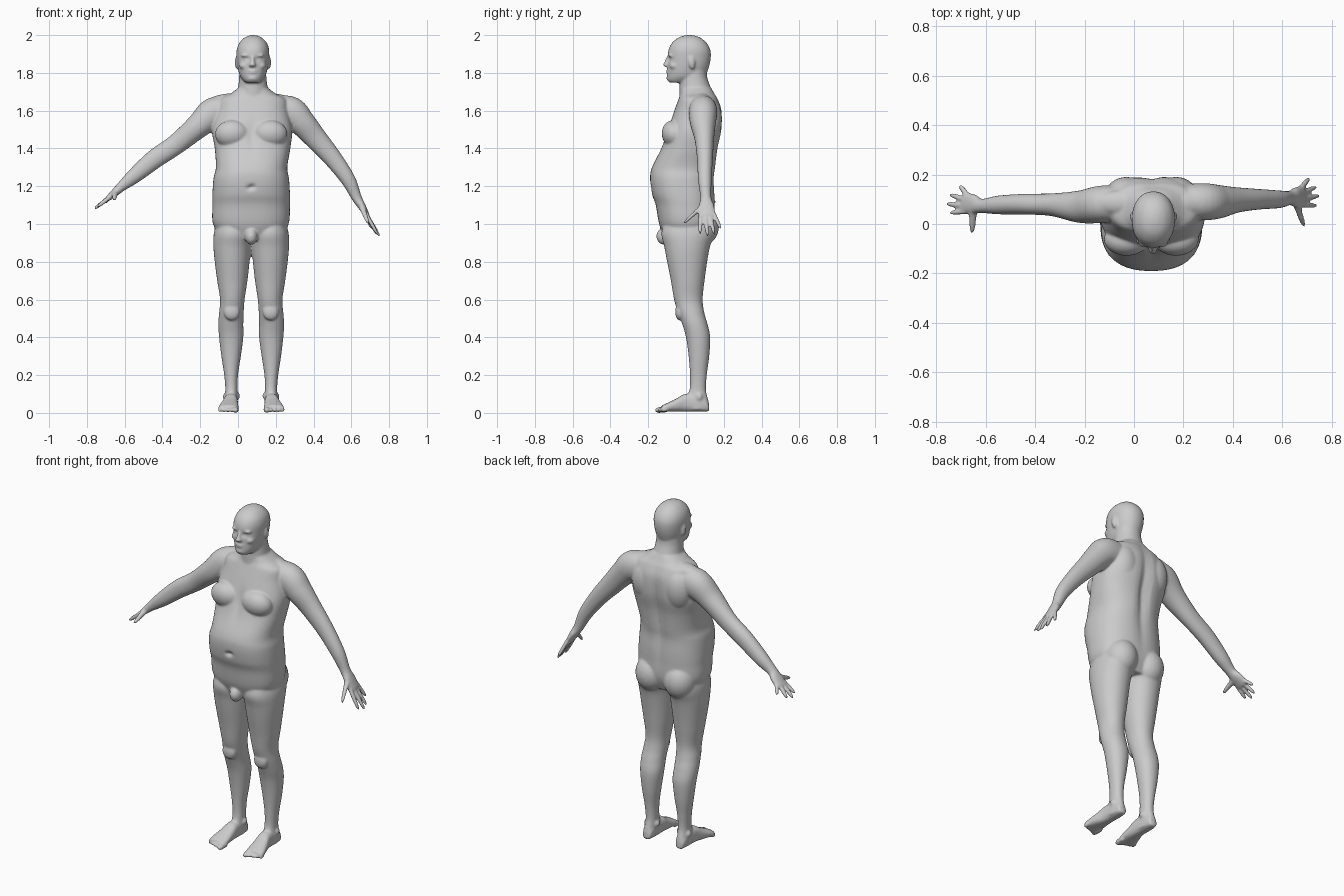
import bpy, bmesh, math
from mathutils import Vector, Matrix

bm = bmesh.new()
MID = 0.07                      # body centre line in x
X, Y, Z = Vector((1, 0, 0)), Vector((0, 1, 0)), Vector((0, 0, 1))


def spline(rows, steps):
    """Catmull-Rom resampling of rows of numbers."""
    out = []
    for i in range(len(rows) - 1):
        p0, p1, p2 = rows[max(i - 1, 0)], rows[i], rows[i + 1]
        p3 = rows[min(i + 2, len(rows) - 1)]
        for k in range(steps):
            t = k / steps
            out.append([0.5 * (2 * b + (c - a) * t + (2 * a - 5 * b + 4 * c - d) * t * t
                               + (3 * b - a - 3 * c + d) * t ** 3)
                        for a, b, c, d in zip(p0, p1, p2, p3)])
    return out + [list(rows[-1])]


def loft(rows, axes=None, power=2.0, n=40, steps=6):
    """Skin super-ellipses; row = centre x, y, z and two half sizes."""
    rows = spline(rows, steps)
    pts = [Vector(r[:3]) for r in rows]
    rings = []
    for i, r in enumerate(rows):
        if axes:
            u, v = axes
        else:
            t = (pts[min(i + 1, len(pts) - 1)] - pts[max(i - 1, 0)]).normalized()
            u = t.cross(Y).normalized()
            v = u.cross(t)
        ring = []
        for k in range(n):
            a = 2 * math.pi * k / n
            c, s = math.cos(a), math.sin(a)
            c = math.copysign(abs(c) ** (2 / power), c)
            s = math.copysign(abs(s) ** (2 / power), s)
            ring.append(bm.verts.new(pts[i] + u * c * r[3] + v * s * r[4]))
        rings.append(ring)
    for a, b in zip(rings, rings[1:]):
        for k in range(n):
            bm.faces.new((a[k], a[(k + 1) % n], b[(k + 1) % n], b[k]))
    bm.faces.new(rings[0][::-1])
    bm.faces.new(rings[-1])


def blob(c, r, tilt=0.0, axis='X'):
    m = Matrix.Translation(c) @ Matrix.Rotation(tilt, 4, axis) @ Matrix.Diagonal((*r, 1))
    bmesh.ops.create_uvsphere(bm, u_segments=24, v_segments=16, radius=1, matrix=m)


def digit(a, b, r0, r1):
    a, b = Vector(a), Vector(b)
    rows = [(*a.lerp(b, t), r, r) for t, r in ((0, r0), (.5, r0), (.85, r1), (1, r1 * .5))]
    if abs((b - a).normalized().y) > .8:
        loft(rows, (X, Z), n=12, steps=3)
    else:
        loft(rows, n=12, steps=3)


def dent(c, radius, push):
    c, push = Vector(c), Vector(push)
    for v in bm.verts:
        d = (v.co - c)
        d = math.sqrt(sum((d[i] / radius[i]) ** 2 for i in range(3)))
        if d < 3:
            v.co += push * math.exp(-d * d)


def upright(rows, power, steps=6):
    """Rows of z, centre x, half width, front y, back y."""
    loft([(x, (f + b) / 2, z, w, (b - f) / 2) for z, x, w, f, b in rows],
         (X, Y), power, 56, steps)


# torso
upright([(.92, .07, .15, -.11, .12), (1.0, .068, .2, -.142, .15), (1.1, .07, .205, -.16, .153),
         (1.16, .07, .205, -.18, .153), (1.24, .07, .2, -.19, .15), (1.3, .072, .189, -.18, .158),
         (1.4, .077, .2, -.132, .17), (1.5, .075, .212, -.097, .19), (1.6, .078, .19, -.062, .19),
         (1.66, .08, .175, -.04, .17), (1.69, .08, .12, -.03, .152), (1.72, .08, .08, -.028, .135)],
        2.4, 10)
dent((MID, .19, 1.38), (.03, .08, .24), (0, -.022, 0))       # spine groove
dent((MID, -.185, 1.195), (.014, .03, .012), (0, .02, 0))    # navel
dent((MID, -.11, 1.47), (.02, .05, .08), (0, .012, 0))       # breastbone
for s in (-1, 1):
    blob((MID + s * .1, -.062, 1.475), (.092, .066, .075), .25)          # chest
    blob((MID + s * .092, .085, .99), (.09, .09, .105))                  # buttock
    blob((MID + s * .1, .12, 1.54), (.085, .07, .12), -.1)               # shoulder blade
    blob((MID + s * .13, .085, 1.655), (.11, .05, .035), s * .12, 'Y')   # trapezius
blob((MID, -.115, .935), (.034, .042, .045))                              # groin

# neck and head
upright([(1.63, .08, .1, -.04, .16), (1.68, .08, .085, -.035, .148), (1.73, .079, .077, -.034, .128),
         (1.78, .078, .072, -.03, .112), (1.84, .078, .07, -.02, .11)], 2.1)
upright([(1.748, .078, .035, -.085, .0), (1.76, .078, .05, -.098, .05), (1.785, .078, .068, -.1, .1),
         (1.83, .078, .08, -.098, .121), (1.88, .078, .086, -.097, .131), (1.92, .079, .086, -.093, .129),
         (1.955, .08, .075, -.077, .112), (1.982, .08, .052, -.048, .083), (1.995, .08, .028, -.018, .055),
         (2.0, .08, .008, .01, .03)], 2.15, 8)
for s in (-1, 1):
    dent((.077 + s * .034, -.095, 1.873), (.02, .04, .012), (0, .014, 0))   # eye socket
    blob((.077 + s * .034, -.072, 1.871), (.014, .013, .011))               # eye
    blob((.077 + s * .034, -.077, 1.892), (.028, .018, .009))               # brow
    blob((.077 + s * .045, -.06, 1.838), (.026, .028, .02))                 # cheek
    blob((.079 + s * .086, .03, 1.855), (.01, .018, .034), .15)             # ear
loft([(.077, -.09, 1.885, .008, .012), (.077, -.1, 1.86, .011, .014),
      (.076, -.107, 1.842, .018, .015), (.076, -.098, 1.832, .014, .012)], (X, Y))   # nose
for z, w in ((1.811, .025), (1.801, .022)):
    blob((.077, -.094, z), (w, .012, .0055))                                # lips
blob((.077, -.085, 1.772), (.028, .019, .017))                              # chin

# legs and feet, mirrored about the body centre line
leg = [(1.02, .085, .25, -.11, .14), (.95, .068, .268, -.13, .15), (.88, .072, .27, -.115, .127),
       (.8, .079, .263, -.1, .112), (.7, .09, .25, -.08, .098), (.6, .105, .235, -.063, .088),
       (.53, .11, .24, -.042, .097), (.47, .112, .244, -.02, .114), (.4, .112, .24, .0, .128),
       (.3, .125, .228, .014, .123), (.2, .14, .213, .021, .11), (.12, .143, .207, .018, .106),
       (.06, .143, .212, -.01, .12), (.018, .145, .21, -.01, .125)]
foot = [(.12, .177, .022, .045), (.09, .177, .032, .085), (.0, .178, .037, .095), (-.05, .184, .045, .07),
        (-.1, .19, .053, .046), (-.128, .192, .05, .034)]


def mx(x, s):
    return MID + s * (x - MID)


for s in (-1, 1):
    upright([(z, mx((l + r) / 2, s), (r - l) / 2, f, b) for z, l, r, f, b in leg], 2.1)
    loft([(mx(x, s), y, .006 + h / 2, w, h / 2) for y, x, w, h in foot], (X, Z), 2.5)
    for i in range(5):
        x = .15 + .021 * i
        digit((mx(x, s), -.1, .018), (mx(x + .003, s), -.163 + .008 * i, .014),
              .016 if i == 0 else .011, .014 if i == 0 else .01)
    blob((mx(.173, s), -.035, .535), (.042, .022, .045))                    # kneecap
    blob((mx(.145, s), .065, .09), (.016, .02, .02))                        # ankle bone
    blob((mx(.208, s), .07, .085), (.012, .018, .02))

# arms, palms, fingers
left_arm = [(-.05, .085, 1.59, .08, .07), (-.13, .08, 1.585, .084, .075), (-.215, .07, 1.515, .065, .066),
            (-.33, .078, 1.42, .054, .046), (-.44, .08, 1.345, .051, .042), (-.545, .077, 1.258, .041, .038),
            (-.615, .073, 1.2, .027, .029), (-.65, .08, 1.168, .021, .041), (-.69, .087, 1.133, .014, .044)]
right_arm = [(.2, .09, 1.6, .08, .07), (.28, .09, 1.59, .084, .075), (.34, .09, 1.535, .071, .068),
             (.41, .097, 1.455, .06, .052), (.5, .1, 1.35, .049, .042), (.583, .1, 1.235, .039, .036),
             (.628, .105, 1.14, .027, .029), (.655, .108, 1.095, .021, .041), (.685, .113, 1.04, .014, .044)]
left_tips = [(-.705, .155, 1.112), (-.747, .12, 1.09), (-.76, .082, 1.08), (-.744, .045, 1.09)]
right_tips = [(.708, .184, .975), (.737, .15, .943), (.749, .114, .935), (.738, .074, .946)]
for arm, tips, thumb in ((left_arm, left_tips, (-.655, -.036, 1.128)),
                         (right_arm, right_tips, (.688, -.012, 1.005))):
    loft(arm, None, 2.1)
    palm, wrist = Vector(arm[-1][:3]), Vector(arm[-2][:3])
    for i, tip in enumerate(tips):
        base = palm.lerp(wrist, .35) + Y * (.034 - .0225 * i)
        digit(base, tip, .0115, .0095)
    base = wrist - Y * .02
    knuckle = base.lerp(Vector(thumb), .5)
    loft([(*base, .018, .018), (*knuckle, .014, .014), (*base.lerp(Vector(thumb), .85), .011, .011),
          (*thumb, .005, .005)], (X, Z), n=14)

# fuse everything into one smooth skin
bmesh.ops.recalc_face_normals(bm, faces=bm.faces)
mesh = bpy.data.meshes.new("human_body")
bm.to_mesh(mesh)
bm.free()
body = bpy.data.objects.new("human_body", mesh)
bpy.context.collection.objects.link(body)
remesh = body.modifiers.new("fuse", 'REMESH')
remesh.mode = 'VOXEL'
remesh.voxel_size = 0.006
remesh.use_smooth_shade = True
relax = body.modifiers.new("relax", 'SMOOTH')
relax.factor = 0.5
relax.iterations = 7
for p in mesh.polygons:
    p.use_smooth = True
